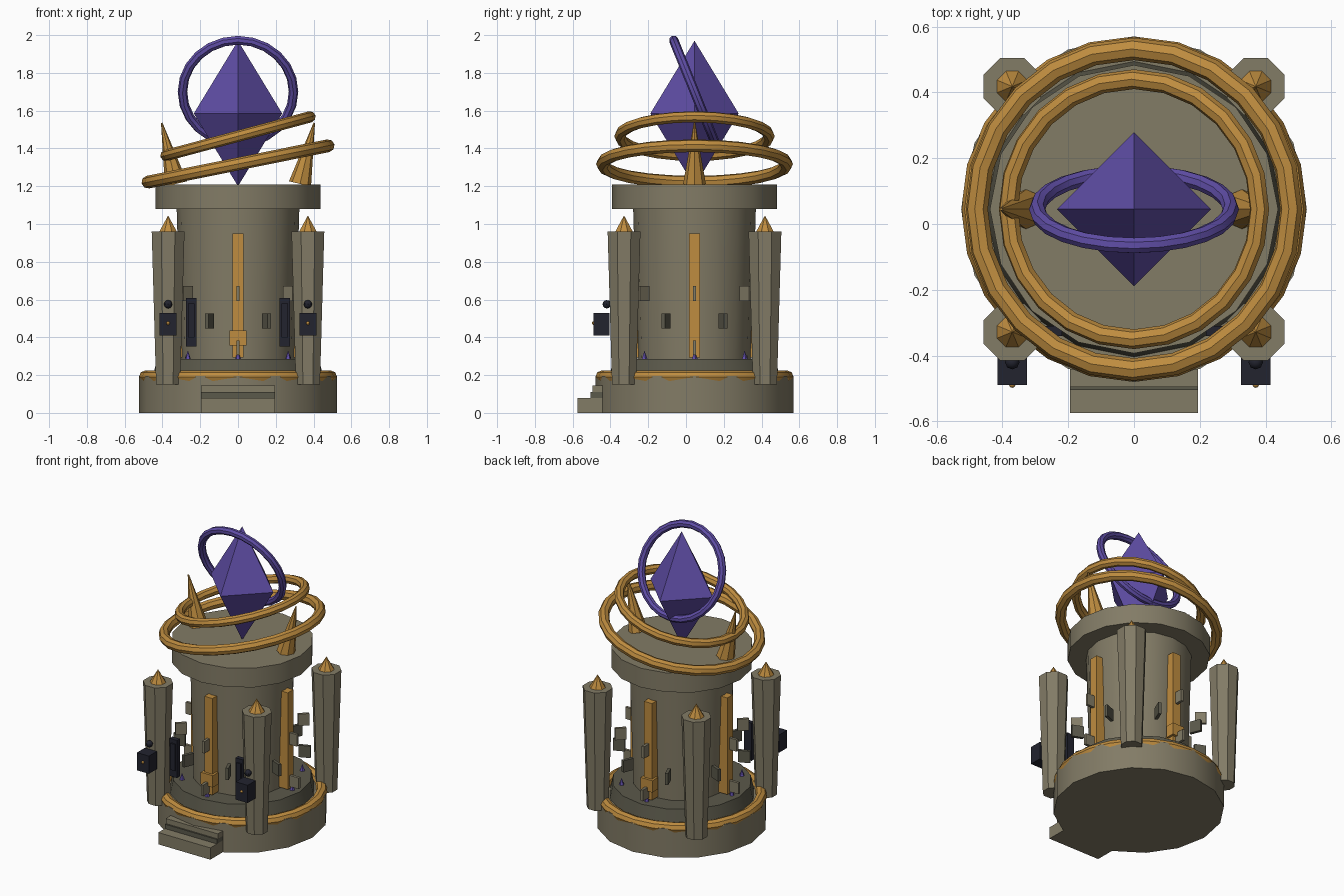
import bpy, math
from math import pi, sin, cos, radians
from mathutils import Vector

if "Cube" in bpy.data.objects:
    bpy.data.objects.remove(bpy.data.objects["Cube"])

CY = 0.045  # tower axis in y


def mat(name, rgb):
    m = bpy.data.materials.new(name)
    m.diffuse_color = (*rgb, 1)
    m.use_nodes = True
    m.node_tree.nodes["Principled BSDF"].inputs["Base Color"].default_value = m.diffuse_color
    return m


STONE = mat("stone", (0.225, 0.2, 0.133))
DARK = mat("dark stone", (0.105, 0.1, 0.07))
GOLD = mat("gold", (0.52, 0.265, 0.05))
PURPLE = mat("purple crystal", (0.115, 0.075, 0.38))
NAVY = mat("dark iron", (0.016, 0.017, 0.028))


def finish(name, m, smooth=False):
    o = bpy.context.object
    o.name = name
    o.data.materials.append(m)
    if smooth:
        bpy.ops.object.shade_smooth_by_angle(angle=radians(35))
    return o


def cone(name, m, x, y, z0, z1, r0, r1, n=16, turn=0.0, tilt=0.0, smooth=True):
    bpy.ops.mesh.primitive_cone_add(vertices=n, radius1=r0, radius2=r1, depth=z1 - z0,
                                    location=(x, y, (z0 + z1) / 2), rotation=(0, tilt, turn))
    return finish(name, m, smooth)


def box(name, m, loc, size, turn=0.0):
    bpy.ops.mesh.primitive_cube_add(size=1, location=loc, rotation=(0, 0, turn))
    o = finish(name, m)
    o.scale = size
    return o


def ring(name, m, z, major, minor, rot=(0, 0, 0), n=24):
    bpy.ops.mesh.primitive_torus_add(major_segments=n, minor_segments=8, major_radius=major,
                                     minor_radius=minor, location=(0, CY, z), rotation=rot)
    return finish(name, m, True)


# stacked tower body
cone("base", STONE, 0, CY, 0, 0.195, 0.525, 0.525)
ring("base_trim", GOLD, 0.19, 0.49, 0.035)
cone("plinth", DARK, 0, CY, 0.19, 0.285, 0.45, 0.43)
cone("shaft", STONE, 0, CY, 0.28, 1.09, 0.302, 0.325)
cone("cap", STONE, 0, CY, 1.08, 1.21, 0.438, 0.438)

# front steps
box("lower_step", STONE, (0, -0.49, 0.04), (0.39, 0.17, 0.08))
box("middle_step", DARK, (0, -0.45, 0.095), (0.39, 0.11, 0.03))
box("upper_step", STONE, (0, -0.43, 0.127), (0.39, 0.13, 0.035))

# corner pillars with gold tips
for sx in (-1, 1):
    for sy in (-1, 1):
        x, y = sx * 0.37, CY + sy * 0.373
        cone("pillar", STONE, x, y, 0.15, 0.96, 0.069, 0.094, 8, pi / 8)
        cone("pillar_tip", GOLD, x, y, 0.96, 1.045, 0.05, 0, 8, pi / 8)

# pilasters, lowest bricks and gold blocks on the four sides
for i in range(4):
    a = i * pi / 2
    d = Vector((cos(a), sin(a), 0))
    c = Vector((0, CY, 0))
    box("pilaster", GOLD, c + d * 0.33 + Vector((0, 0, 0.622)), (0.065, 0.06, 0.655), a)
    box("low_brick", STONE, c + d * 0.395 + Vector((0, 0, 0.345)), (0.07, 0.018, 0.075), a)
    if i % 2:
        box("gold_block", GOLD, c + d * 0.35 + Vector((0, 0, 0.397)), (0.06, 0.09, 0.08), a)

# projecting bricks and small crystals, eight around
for i in range(8):
    a, b = i * pi / 4, (i + 0.5) * pi / 4
    box("upper_brick", STONE, (0.382 * cos(a), CY + 0.382 * sin(a), 0.632),
        (0.07, 0.018, 0.08), a)
    box("middle_brick", DARK, (0.394 * cos(b), CY + 0.394 * sin(b), 0.487),
        (0.075, 0.02, 0.08), b)
    cone("small_crystal", PURPLE, 0.375 * cos(a), CY + 0.375 * sin(a), 0.28, 0.33,
         0.018, 0, 5, smooth=False)

# iron windows and lanterns at the front
for s in (-1, 1):
    box("window_frame", NAVY, (s * 0.247, -0.325, 0.48), (0.055, 0.03, 0.255))
    box("window_panel", NAVY, (s * 0.247, -0.342, 0.49), (0.033, 0.012, 0.18))
    box("lantern", NAVY, (s * 0.37, -0.447, 0.47), (0.09, 0.085, 0.12))
    bpy.ops.mesh.primitive_uv_sphere_add(segments=8, ring_count=6, radius=0.022,
                                         location=(s * 0.37, -0.42, 0.575))
    finish("lantern_hook", NAVY, True)
    bpy.ops.mesh.primitive_uv_sphere_add(segments=8, ring_count=6, radius=0.01,
                                         location=(s * 0.37, -0.488, 0.475))
    finish("lantern_stud", GOLD, True)
    # claws on the cap, leaning outward
    cone("claw", GOLD, s * 0.366, CY, 1.208, 1.54, 0.06, 0.004, 8, tilt=s * 0.23)

# tilted rings
ring("large_ring", GOLD, 1.318, 0.487, 0.034, (0, -radians(11.4), 0))
ring("small_ring", GOLD, 1.465, 0.395, 0.03, (0, -radians(15), 0))
ring("crystal_ring", PURPLE, 1.70, 0.294, 0.025, (radians(90 + 22), 0, 0))

# big floating crystal: two four-sided pyramids
cone("crystal_top", PURPLE, 0, CY, 1.585, 1.97, 0.234, 0, 4, smooth=False)
low = cone("crystal_bottom", PURPLE, 0, CY, 1.2, 1.585, 0, 0.234, 4, smooth=False)
